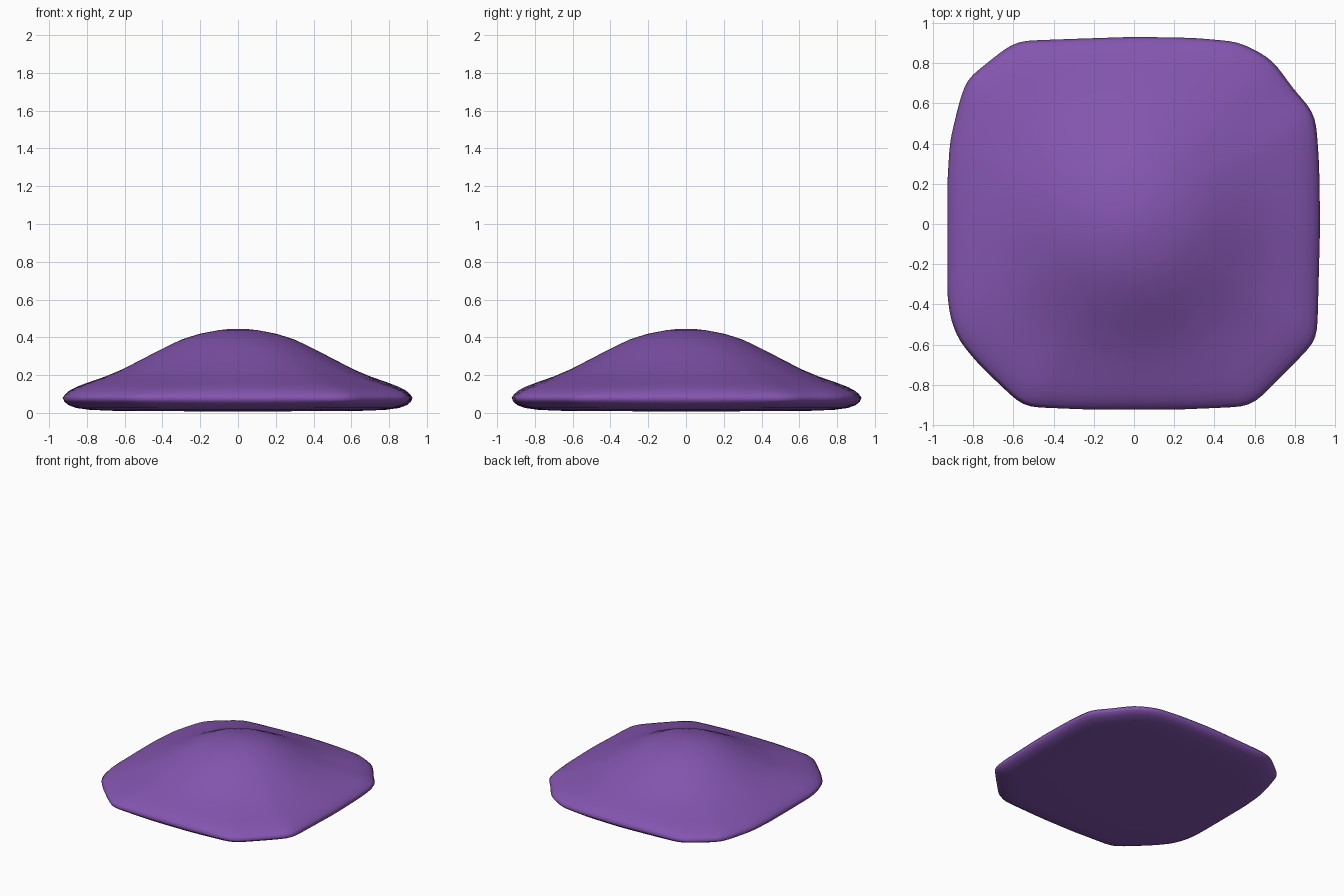
import bpy, bmesh, math
from mathutils import Vector

if "Cube" in bpy.data.objects:
    bpy.data.objects.remove(bpy.data.objects["Cube"])

# Soft-edged outline seen from above, counter-clockwise
OUTLINE = [(0.925, 0), (0.92, 0.3), (0.905, 0.51), (0.88, 0.575), (0.80, 0.66), (0.70, 0.80),
           (0.65, 0.84), (0.52, 0.905), (0.3, 0.925), (0, 0.93), (-0.3, 0.92), (-0.57, 0.91),
           (-0.63, 0.88), (-0.83, 0.72), (-0.87, 0.60), (-0.915, 0.41), (-0.928, 0.2),
           (-0.928, -0.36), (-0.91, -0.48), (-0.87, -0.58), (-0.77, -0.70), (-0.565, -0.895),
           (-0.52, -0.91), (-0.2, -0.923), (0.2, -0.923), (0.55, -0.908), (0.60, -0.89),
           (0.79, -0.70), (0.905, -0.58), (0.912, -0.5)]
# (distance from centre as a share of the outline, height), crown to underside
PROFILE = [(0.05, 0.444), (0.11, 0.438), (0.22, 0.418), (0.32, 0.388), (0.43, 0.338),
           (0.54, 0.285), (0.65, 0.232), (0.75, 0.193), (0.86, 0.158), (0.92, 0.137),
           (0.96, 0.118), (0.985, 0.099), (1.0, 0.08), (0.99, 0.059), (0.965, 0.041),
           (0.92, 0.026), (0.84, 0.016), (0.70, 0.011), (0.40, 0.009), (0.1, 0.008)]
N = 160


def resample(points, n):
    """Even spacing along the closed outline, lightly smoothed."""
    pts = [Vector(p) for p in points]
    pts.append(pts[0])
    lengths = [(b - a).length for a, b in zip(pts, pts[1:])]
    step, out = sum(lengths) / n, []
    i, walked = 0, 0.0
    for k in range(n):
        while walked + lengths[i] < k * step:
            walked += lengths[i]
            i += 1
        out.append(pts[i].lerp(pts[i + 1], (k * step - walked) / lengths[i]))
    for _ in range(2):
        out = [(out[k - 1] + 2 * out[k] + out[(k + 1) % n]) / 4 for k in range(n)]
    return out


# Mound with a rolled rim and flat underside
rim = resample(OUTLINE, N)
bm = bmesh.new()
rings = []
for s, z in PROFILE:
    ring = []
    for p in rim:
        r = p.length
        mix = s ** 3                      # round crown, outline-shaped rim
        radius = s * (0.94 * (1 - mix) + r * mix)
        q = p / r * radius
        ring.append(bm.verts.new((q.x, q.y, z)))
    rings.append(ring)
for a, b in zip(rings, rings[1:]):
    for k in range(N):
        j = (k + 1) % N
        bm.faces.new((a[k], b[k], b[j], a[j]))
for ring, z in ((rings[0], 0.445), (rings[-1], 0.008)):
    c = bm.verts.new((0, 0, z))
    for k in range(N):
        bm.faces.new((ring[k], ring[(k + 1) % N], c))
bmesh.ops.recalc_face_normals(bm, faces=bm.faces)
for f in bm.faces:
    f.smooth = True
mesh = bpy.data.meshes.new("soft_mound")
bm.to_mesh(mesh)
bm.free()
mound = bpy.data.objects.new("soft_mound", mesh)
bpy.context.collection.objects.link(mound)

# Purple skin
mat = bpy.data.materials.new("purple")
mat.diffuse_color = (0.23, 0.09, 0.43, 1)
mat.use_nodes = True
mat.node_tree.nodes["Principled BSDF"].inputs["Base Color"].default_value = mat.diffuse_color
mesh.materials.append(mat)
